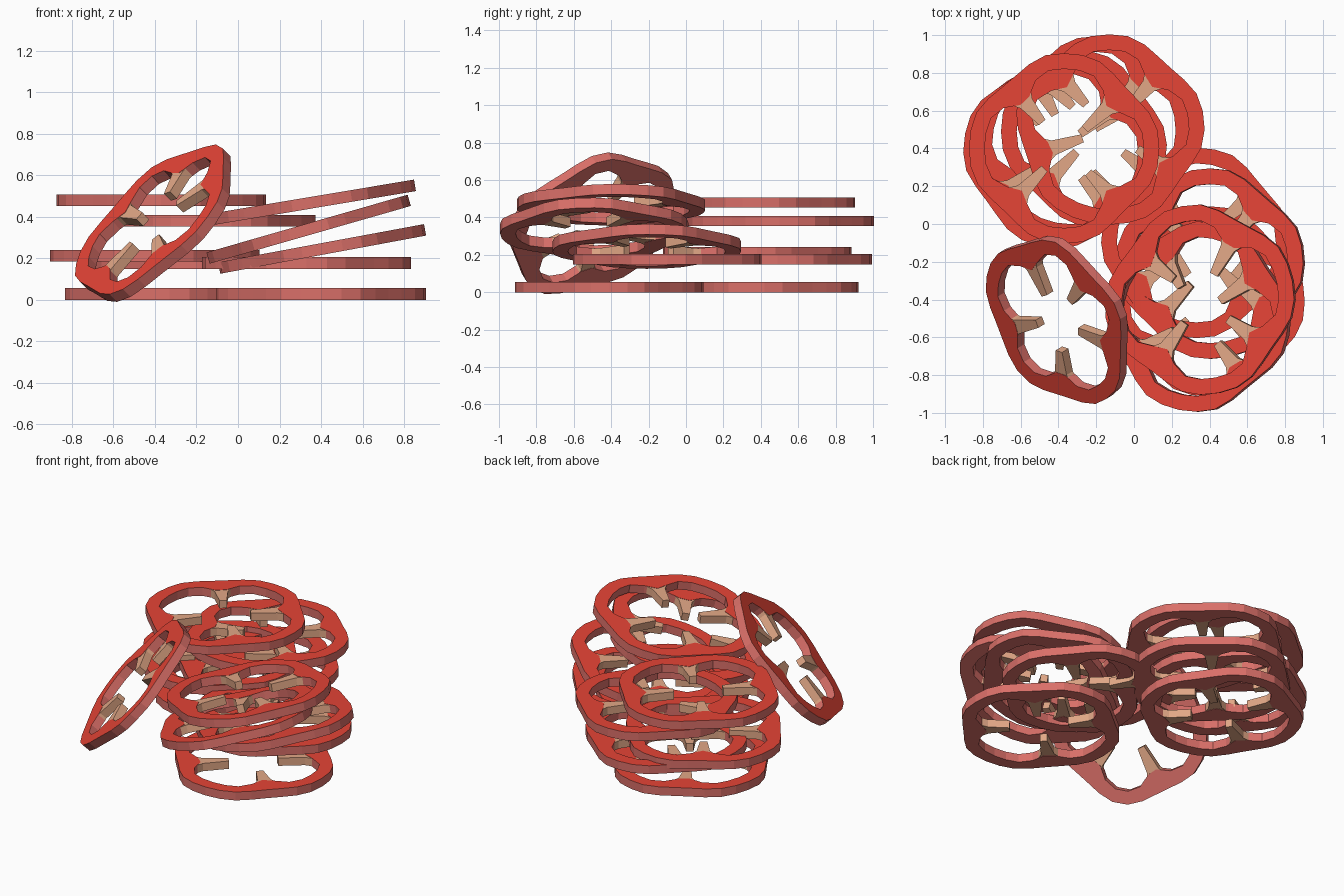
import bpy, bmesh, math
from mathutils import Matrix, Vector

if "Cube" in bpy.data.objects:
    bpy.data.objects.remove(bpy.data.objects["Cube"])

def mat(name, col):
    m = bpy.data.materials.new(name)
    m.diffuse_color = (*col, 1)
    m.use_nodes = True
    m.node_tree.nodes["Principled BSDF"].inputs["Base Color"].default_value = m.diffuse_color
    return m

RED = mat("red_cut_face", (0.79, 0.058, 0.037))
PINK = mat("pink_wall", (0.70, 0.16, 0.14))
TAN = mat("tan_rib", (0.76, 0.39, 0.24))

N, T = 32, 0.056                                   # sides, slice thickness

def loops(bm, pts, z0, z1):
    return ([bm.verts.new((x, y, z0)) for x, y in pts],
            [bm.verts.new((x, y, z1)) for x, y in pts])

def slice_ring(name, centre, ribs, normal=(0, 0, 1), size=1.0):
    """Lobed ring with ribs at the given top-view directions (degrees)."""
    n = Vector(normal).normalized()
    q = Vector((0, 0, 1)).rotation_difference(n)
    angles = []
    for r in ribs:
        d = Vector((math.cos(math.radians(r)), math.sin(math.radians(r)), 0))
        d.z = -(n.x * d.x + n.y * d.y) / n.z
        d = q.inverted() @ d
        angles.append(math.atan2(d.y, d.x))

    def near(a):
        # 1 at a rib, falling to 0 about 30 degrees away
        d = min(abs((a - r + math.pi) % (2 * math.pi) - math.pi) for r in angles)
        return max(0.0, math.cos(min(d * 3.0, math.pi / 2)))

    bm = bmesh.new()
    outer, inner = [], []
    for i in range(N):
        a = 2 * math.pi * i / N
        k = near(a)
        ro = size * (0.504 - 0.045 * k ** 1.5)
        ri = ro - 0.083 - 0.06 * k ** 4
        outer.append((ro * math.cos(a), ro * math.sin(a)))
        inner.append((ri * math.cos(a), ri * math.sin(a)))
    # lobed ring body
    ol, oh = loops(bm, outer, -T / 2, T / 2)
    il, ih = loops(bm, inner, -T / 2, T / 2)
    for i in range(N):
        j = (i + 1) % N
        bm.faces.new((oh[i], oh[j], ih[j], ih[i])).material_index = 0
        for f in ((ol[j], ol[i], il[i], il[j]),
                  (ol[i], ol[j], oh[j], oh[i]),
                  (il[j], il[i], ih[i], ih[j])):
            bm.faces.new(f).material_index = 1
    # tapered ribs pointing inward
    for m, r in enumerate(angles):
        tip = 0.15 + 0.03 * (m % 2)
        prof = [(0.385, -0.085), (0.385, 0.085), (0.31, 0.04), (tip, 0.022),
                (tip, -0.022), (0.31, -0.04)]
        c, s = math.cos(r), math.sin(r)
        pts = [(x * c - y * s, x * s + y * c) for x, y in prof]
        lo, hi = loops(bm, pts, -T / 2 + 0.002, T / 2 - 0.002)
        fs = [bm.faces.new(hi), bm.faces.new(lo[::-1])]
        for i in range(6):
            j = (i + 1) % 6
            fs.append(bm.faces.new((lo[i], lo[j], hi[j], hi[i])))
        for f in fs:
            f.material_index = 2
    bm.transform(Matrix.Translation(centre) @ q.to_matrix().to_4x4())
    bm.normal_update()
    me = bpy.data.meshes.new(name)
    bm.to_mesh(me)
    bm.free()
    for m in (RED, PINK, TAN):
        me.materials.append(m)
    bpy.context.collection.objects.link(bpy.data.objects.new(name, me))

def four(rot):
    return [rot + a for a in (0, 84, 176, 272)]

def lean(deg):
    """Normal of a slice rising toward +x."""
    return (-math.sin(math.radians(deg)), 0, math.cos(math.radians(deg)))

# back left stack
slice_ring("left_slice_1", (-0.33, 0.42, 0.028), four(35))
slice_ring("left_slice_2", (-0.20, 0.49, 0.177), four(50))
slice_ring("left_slice_3", (-0.40, 0.38, 0.213), four(40))
slice_ring("left_slice_4", (-0.13, 0.50, 0.381), (48, 133, 198, 325))
slice_ring("left_slice_5", (-0.37, 0.40, 0.480), (43, 130, 226, 315))
# front right stack
slice_ring("right_slice_1", (0.40, -0.41, 0.028), four(45))
slice_ring("right_slice_2", (0.33, -0.10, 0.177), four(40))
slice_ring("right_slice_3", (0.405, -0.21, 0.245), four(50), lean(10.5))
slice_ring("right_slice_4", (0.34, -0.49, 0.340), four(35), lean(16))
slice_ring("right_slice_5", (0.355, -0.40, 0.468), (62, 143, 235, 325), lean(9.5))
# slice leaning against the stacks
slice_ring("leaning_slice", (-0.395, -0.505, 0.368), (115, 56, 188, 275, 335),
           (-0.65, -0.40, 0.66), 0.97)
